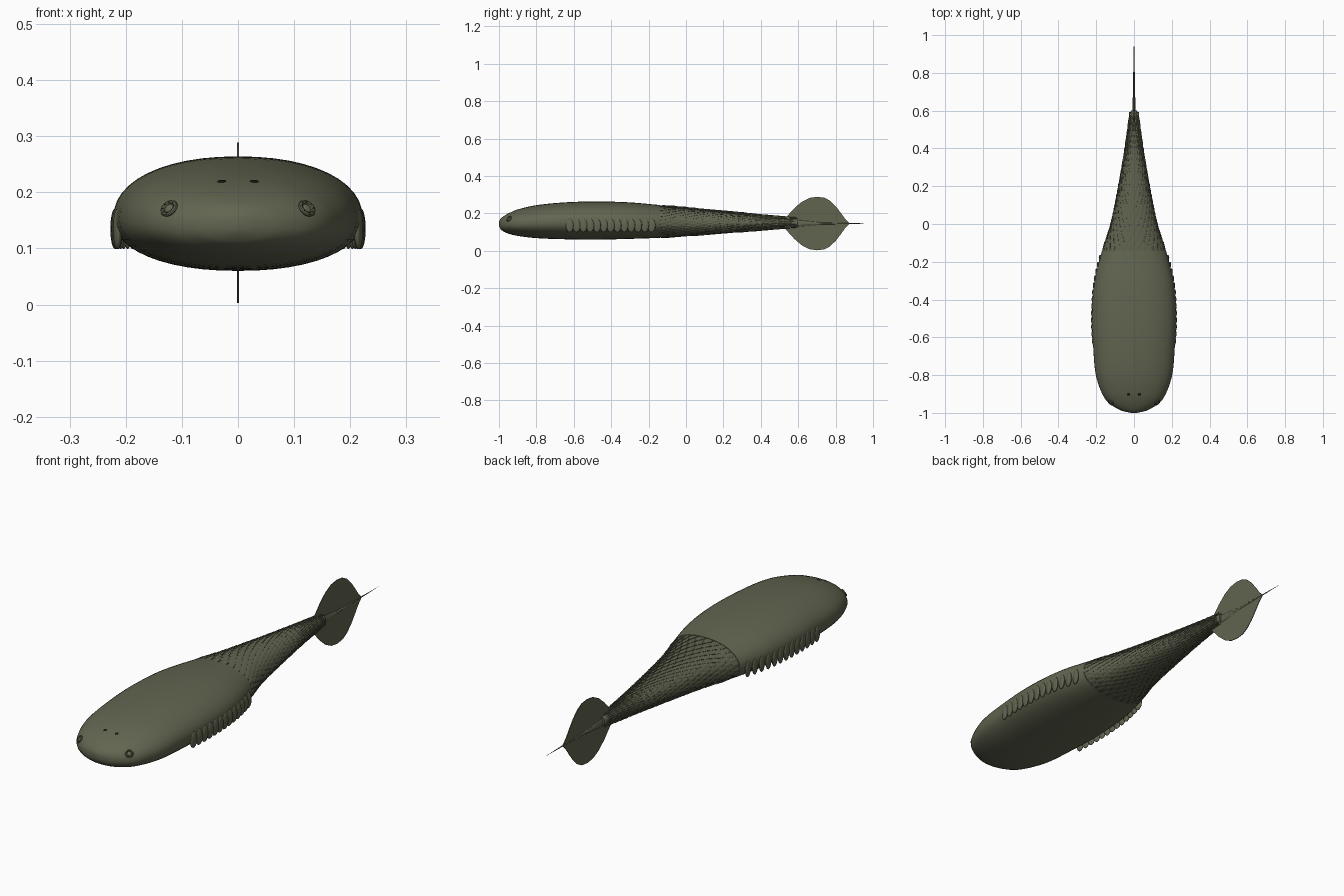
import bpy, bmesh, math
from mathutils import Vector

if "Cube" in bpy.data.objects:
    bpy.data.objects.remove(bpy.data.objects["Cube"])


def material(name, rgb):
    m = bpy.data.materials.new(name)
    m.use_nodes = True
    m.diffuse_color = (*rgb, 1)
    m.node_tree.nodes["Principled BSDF"].inputs["Base Color"].default_value = (*rgb, 1)
    return m


OLIVE = material("olive skin", (0.12, 0.13, 0.08))
DARK = material("dark openings", (0.008, 0.008, 0.006))

# Body stations: y, half width, bottom z, top z
STATIONS = [
    (-1.0, 0.012, 0.135, 0.155), (-0.99, 0.06, 0.115, 0.172),
    (-0.95, 0.13, 0.094, 0.198), (-0.9, 0.166, 0.082, 0.219),
    (-0.8, 0.2, 0.07, 0.242), (-0.65, 0.214, 0.064, 0.257),
    (-0.48, 0.22, 0.062, 0.262), (-0.3, 0.206, 0.066, 0.257),
    (-0.14, 0.167, 0.072, 0.243), (0.0, 0.122, 0.082, 0.231),
    (0.2, 0.081, 0.097, 0.212), (0.4, 0.047, 0.113, 0.193),
    (0.62, 0.017, 0.131, 0.172)]


def section(y):
    """Smooth interpolation between the body stations."""
    n = len(STATIONS)
    i = 0
    while i < n - 2 and STATIONS[i + 1][0] < y:
        i += 1
    a, b = STATIONS[i], STATIONS[i + 1]
    before, after = STATIONS[max(i - 1, 0)], STATIONS[min(i + 2, n - 1)]
    h = b[0] - a[0]
    t = (y - a[0]) / h
    out = []
    for k in (1, 2, 3):
        m0 = (b[k] - before[k]) / (b[0] - before[0]) * h
        m1 = (after[k] - a[k]) / (after[0] - a[0]) * h
        out.append((2*t**3 - 3*t*t + 1) * a[k] + (t**3 - 2*t*t + t) * m0
                   + (3*t*t - 2*t**3) * b[k] + (t**3 - t*t) * m1)
    return out


def skin(y, angle, lift=0.0):
    """Point on the flattened body surface, pushed out by lift."""
    w, low, high = section(y)
    mid, half = low + (high - low) * 0.46, 0
    c, s = math.cos(angle), math.sin(angle)
    half = (high - mid) if s > 0 else (mid - low)
    p = 0.92
    return Vector((math.copysign(abs(c)**p, c) * (w + lift), y,
                   mid + math.copysign(abs(s)**p, s) * (half + lift)))


def finish(name, bm, mat=OLIVE, smooth=True, recalc=True):
    if recalc:
        bmesh.ops.recalc_face_normals(bm, faces=bm.faces)
    mesh = bpy.data.meshes.new(name)
    bm.to_mesh(mesh)
    bm.free()
    ob = bpy.data.objects.new(name, mesh)
    bpy.context.collection.objects.link(ob)
    mesh.materials.append(mat)
    if smooth:
        for o in bpy.context.selected_objects:
            o.select_set(False)
        bpy.context.view_layer.objects.active = ob
        ob.select_set(True)
        bpy.ops.object.shade_smooth_by_angle(angle=math.radians(40))
    return ob


def loft(name, ys, lift=0.0, sides=48):
    bm = bmesh.new()
    rings = [[bm.verts.new(skin(y, math.tau * i / sides, lift)) for i in range(sides)]
             for y in ys]
    for r, q in zip(rings, rings[1:]):
        for i in range(sides):
            j = (i + 1) % sides
            bm.faces.new((r[i], r[j], q[j], q[i]))
    bm.faces.new(rings[0])
    bm.faces.new(rings[-1])
    return finish(name, bm)


# Smooth head shield and scaled trunk
nose = [-1, -0.997, -0.99, -0.98, -0.965, -0.95, -0.925]
loft("head_shield", nose + [-0.9 + 0.76 * i / 26 for i in range(27)], 0.002)
loft("trunk", [-0.16 + 0.76 * i / 24 for i in range(25)], -0.003)

# Overlapping pointed scales in staggered rows
bm = bmesh.new()
ROWS, AROUND = 23, 30
outline = [(-0.55, 0), (0.55, 0), (0.95, 0.4), (0.55, 0.75), (0, 1), (-0.55, 0.75), (-0.95, 0.4)]
for row in range(ROWS):
    y0 = -0.155 + row * 0.031
    length = 0.066
    for k in range(AROUND):
        a0 = math.tau * (k + 0.5 * (row % 2)) / AROUND
        half = math.pi / AROUND

        def put(u, v, bulge=0.0):
            return bm.verts.new(skin(y0 + v * length, a0 + u * half,
                                     -0.002 + 0.007 * v + bulge))
        rim = [put(u, v) for u, v in outline]
        centre = put(0, 0.5, 0.0015)
        for i, v in enumerate(rim):
            bm.faces.new((centre, rim[(i + 1) % len(rim)], v))
scales = finish("trunk_scales", bm, smooth=False)
thick = scales.modifiers.new("thickness", 'SOLIDIFY')
thick.thickness = 0.0015


def ellipsoid(name, loc, size, normal=None, mat=OLIVE):
    bm = bmesh.new()
    bmesh.ops.create_uvsphere(bm, u_segments=20, v_segments=12, radius=1)
    ob = finish(name, bm, mat)
    ob.location, ob.scale = loc, size
    if normal:
        ob.rotation_euler = normal.to_track_quat('Z', 'Y').to_euler()
    return ob


def ring(name, loc, normal, major, minor, stretch=1.0):
    bpy.ops.mesh.primitive_torus_add(major_radius=major, minor_radius=minor,
                                     major_segments=24, minor_segments=8, location=loc)
    ob = bpy.context.object
    ob.name = name
    ob.rotation_euler = normal.to_track_quat('Z', 'Y').to_euler()
    ob.scale.y = stretch
    ob.data.materials.append(OLIVE)
    bpy.ops.object.shade_smooth_by_angle(angle=math.radians(40))


def outward(y, a):
    e = 0.01
    du = skin(y, a + e) - skin(y, a - e)
    dv = skin(y + e, a) - skin(y - e, a)
    return dv.cross(du).normalized() * -1


for side, label in ((1, "left"), (-1, "right")):
    # Row of overlapping oval gill plates
    for i in range(13):
        y = -0.622 + i * 0.0365
        w = section(y)[0]
        plate = ellipsoid(f"{label}_gill_plate_{i + 1}", (side * (w - 0.001), y, 0.135),
                          (0.008, 0.021, 0.036))
        plate.rotation_euler = (0, 0, -side * 0.12)

    # Ringed eye on the snout corner
    a = math.radians(27)
    angle = a if side > 0 else math.pi - a
    y = -0.945
    n, p = outward(y, angle), skin(y, angle)
    if n.dot(p - Vector((0, y + 0.1, 0.145))) < 0:
        n = -n
    ring(f"{label}_eye_ring", p + n * 0.002, n, 0.013, 0.004)
    ellipsoid(f"{label}_eye", p, (0.010, 0.010, 0.005), n)
    side_dir = n.orthogonal().normalized()
    other = n.cross(side_dir)
    for i in range(8):
        t = math.tau * i / 8
        spot = p + n * 0.0055 + (side_dir * math.cos(t) + other * math.sin(t)) * 0.0125
        ellipsoid(f"{label}_eye_pit_{i + 1}", spot, (0.0016, 0.0016, 0.001), n, DARK)

    # Paired openings on top of the head
    w, low, high = section(-0.9)
    up = Vector((side * 0.05, -0.2, 1)).normalized()
    ellipsoid(f"{label}_head_opening", (side * 0.029, -0.9, high), (0.008, 0.008, 0.003), up, DARK)

# Thin tail fin with a rounded lobe above and below
AXIS = 0.146
lobe = [(0.52, 0.018), (0.55, 0.05), (0.58, 0.083), (0.62, 0.117), (0.66, 0.137), (0.7, 0.143),
        (0.74, 0.138), (0.77, 0.122), (0.8, 0.093), (0.83, 0.054), (0.85, 0.026), (0.872, 0.003)]
bm = bmesh.new()
HALF = 0.0015
columns = [[bm.verts.new((x, y, AXIS + s * h)) for x, s in
            ((HALF, 1), (HALF, -1), (-HALF, -1), (-HALF, 1))] for y, h in lobe]
for r, q in zip(columns, columns[1:]):
    for i in range(4):
        j = (i + 1) % 4
        bm.faces.new((r[i], r[j], q[j], q[i]))
bm.faces.new(columns[0])
bm.faces.new(columns[-1])
finish("tail_fin", bm)


def spike(name, y0, y1, rx, rz):
    bm = bmesh.new()
    bmesh.ops.create_cone(bm, cap_ends=True, segments=16, radius1=1, radius2=0.02, depth=1)
    ob = finish(name, bm)
    ob.rotation_euler = (-math.pi / 2, 0, 0)
    ob.scale = (rx, rz, y1 - y0)
    ob.location = (0, (y0 + y1) / 2, AXIS)


# Central rod running through the fin to a fine point
spike("tail_rod", 0.56, 0.79, 0.009, 0.022)
spike("tail_filament", 0.6, 1.0, 0.008, 0.008)
